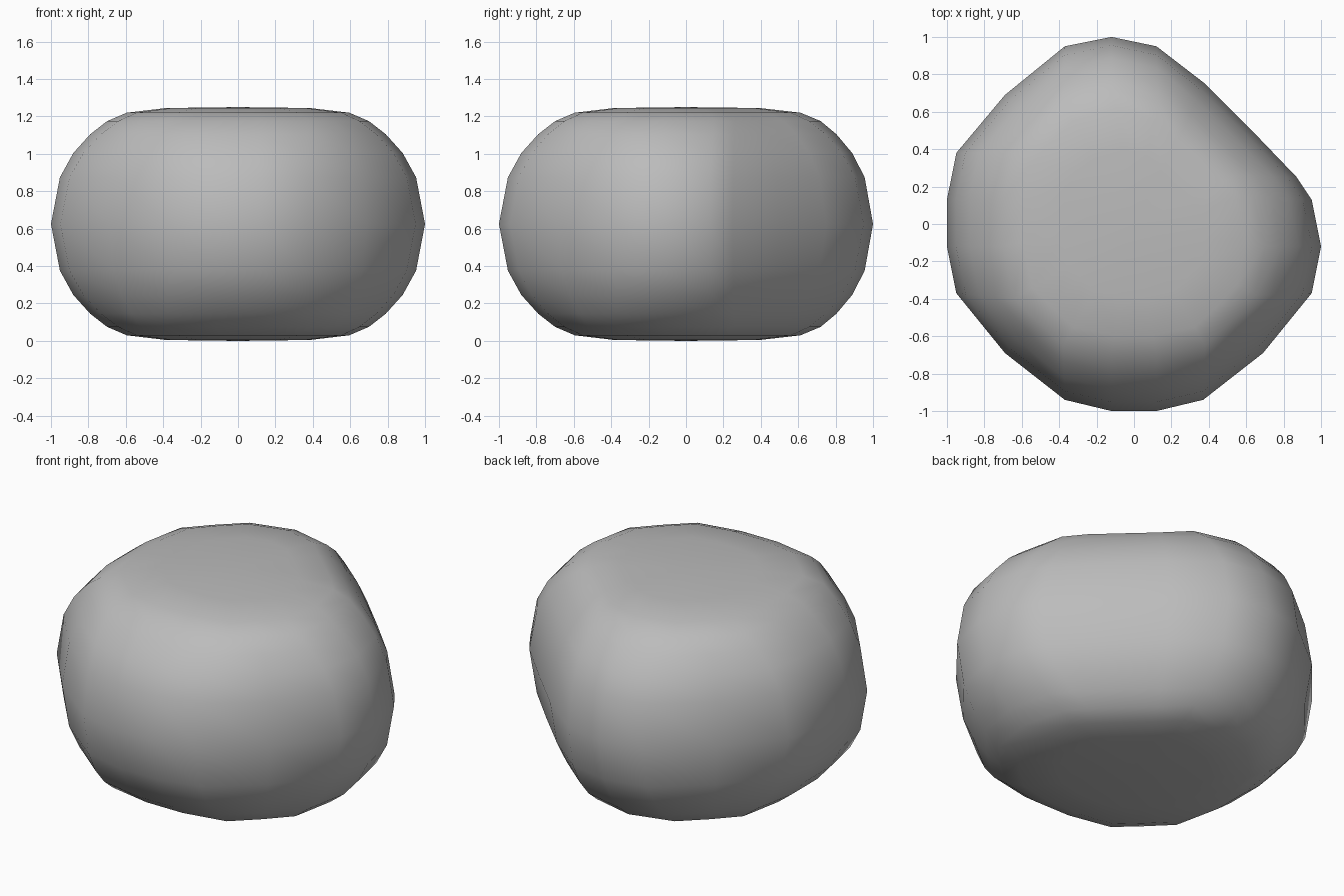
import bpy
import bmesh
import math

cube = bpy.data.objects.get("Cube")
if cube:
    bpy.data.objects.remove(cube, do_unlink=True)

# Matching plan outlines: widest girth and the rim of the flat cap
girth = [(-.12, 1), (.12, .95), (.38, .75), (.63, .5), (.87, .25), (.95, .13),
         (1, -.12), (.95, -.37), (.69, -.69), (.37, -.94), (.12, -1),
         (-.12, -1), (-.37, -.94), (-.69, -.69), (-.95, -.37), (-1, -.12),
         (-1, .13), (-.95, .38), (-.69, .69), (-.37, .95)]
rim = [(-.12, .72), (.13, .66), (.27, .52), (.4, .4), (.55, .26), (.64, .15),
       (.7, -.12), (.65, -.38), (.52, -.52), (.38, -.65), (.12, -.7),
       (-.12, -.7), (-.38, -.65), (-.52, -.52), (-.64, -.4), (-.7, -.12),
       (-.7, .12), (-.65, .38), (-.52, .52), (-.38, .65)]
middle = 0.625

# Rounded shoulder: height above the middle, blend towards girth, scale
shoulder = [(0, 1, 1), (.25, .84, 1), (.38, .6, 1), (.48, .3, 1),
            (.55, 0, 1), (.595, 0, .85), (.62, 0, .55)]
levels = [(-h, t, s) for h, t, s in reversed(shoulder[1:])] + shoulder


def add_ring(bm, height, blend, scale):
    ring = []
    for outer, inner in zip(girth, rim):
        x, y = (scale * (i + (o - i) * blend) for o, i in zip(outer, inner))
        ring.append(bm.verts.new((x, y, middle + height)))
    return ring


# Stone body: skin the rings and close both ends with fans
bm = bmesh.new()
rings = [add_ring(bm, *level) for level in levels]
count = len(girth)
for low, high in zip(rings, rings[1:]):
    for i in range(count):
        j = (i + 1) % count
        bm.faces.new((low[i], low[j], high[j], high[i]))
for ring, z in ((rings[0], 0), (rings[-1], 2 * middle)):
    centre = bm.verts.new((0, 0, z))
    for i in range(count):
        bm.faces.new((ring[i], ring[(i + 1) % count], centre))
bmesh.ops.recalc_face_normals(bm, faces=bm.faces)

mesh = bpy.data.meshes.new("boulder")
bm.to_mesh(mesh)
bm.free()
boulder = bpy.data.objects.new("boulder", mesh)
bpy.context.collection.objects.link(boulder)

# Plain grey stone
stone = bpy.data.materials.new("grey stone")
stone.use_nodes = True
colour = (.5, .5, .5, 1)
stone.diffuse_color = colour
stone.node_tree.nodes["Principled BSDF"].inputs["Base Color"].default_value = colour
mesh.materials.append(stone)

# Soft faces with the hardest edges kept crisp
bpy.ops.object.select_all(action='DESELECT')
boulder.select_set(True)
bpy.context.view_layer.objects.active = boulder
bpy.ops.object.shade_smooth_by_angle(angle=math.radians(30))
